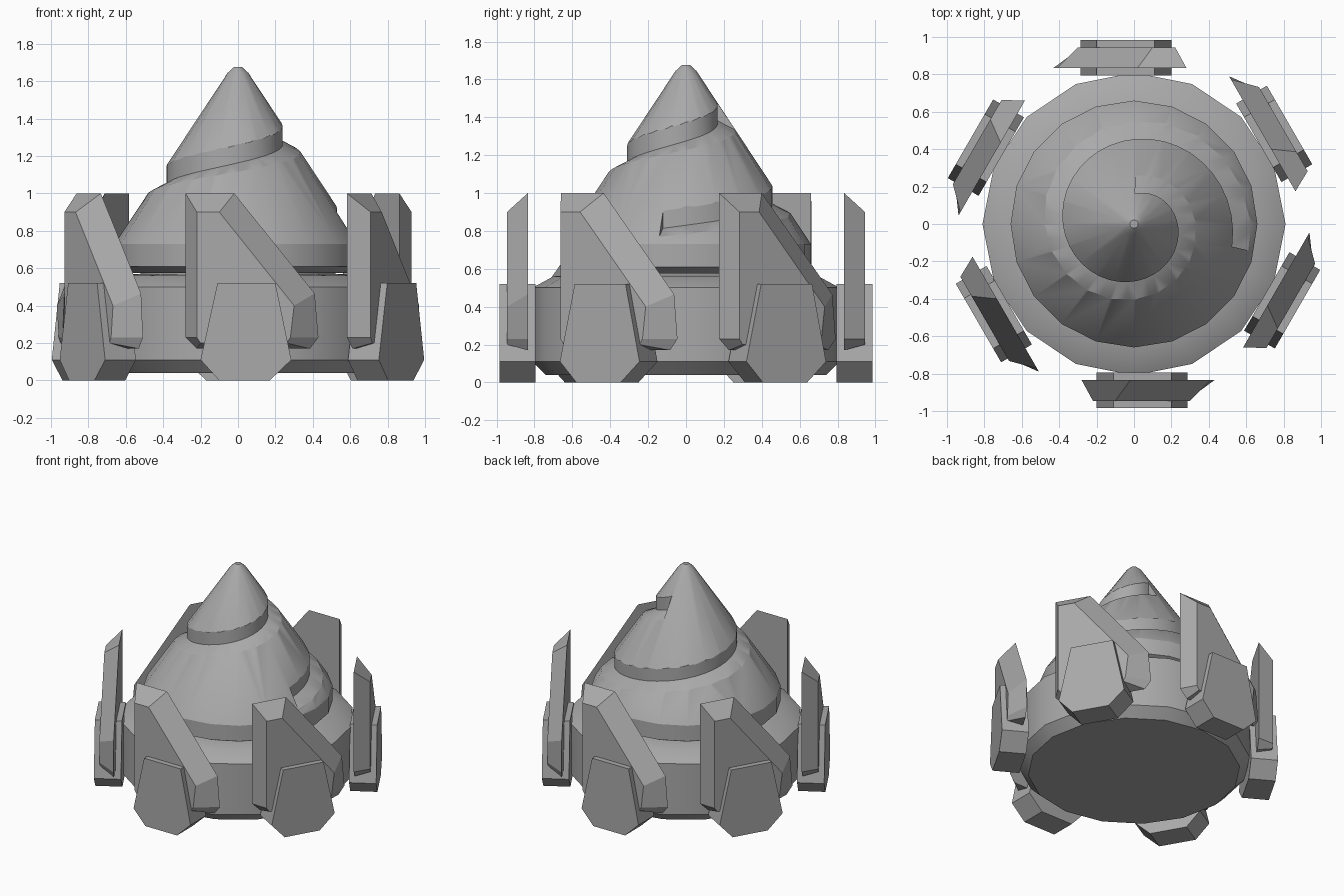
import bpy, bmesh, math
from math import cos, sin, radians, pi
from mathutils import Matrix

if "Cube" in bpy.data.objects:
    bpy.data.objects.remove(bpy.data.objects["Cube"], do_unlink=True)

metal = bpy.data.materials.new("grey_metal")
metal.use_nodes = True
metal.diffuse_color = (0.4, 0.4, 0.4, 1)
metal.node_tree.nodes["Principled BSDF"].inputs["Base Color"].default_value = (0.4, 0.4, 0.4, 1)


def finish(name, bm):
    bmesh.ops.recalc_face_normals(bm, faces=bm.faces)
    mesh = bpy.data.meshes.new(name)
    bm.to_mesh(mesh)
    bm.free()
    mesh.materials.append(metal)
    obj = bpy.data.objects.new(name, mesh)
    bpy.context.collection.objects.link(obj)
    return obj


def loft(name, rings):
    """Bridge closed rings of points and cap both ends."""
    bm = bmesh.new()
    loops = [[bm.verts.new(p) for p in ring] for ring in rings]
    for a, b in zip(loops, loops[1:]):
        n = len(a)
        for i in range(n):
            j = (i + 1) % n
            bm.faces.new((a[i], a[j], b[j], b[i]))
    bm.faces.new(loops[0])
    bm.faces.new(loops[-1])
    return finish(name, bm)


def lathe(name, profile, sides):
    steps = [2 * pi * i / sides for i in range(sides)]
    return loft(name, [[(r * cos(a), r * sin(a), z) for a in steps] for r, z in profile])


def smooth(obj):
    bpy.ops.object.select_all(action="DESELECT")
    bpy.context.view_layer.objects.active = obj
    obj.select_set(True)
    bpy.ops.object.shade_smooth_by_angle(angle=radians(30))


# Round base with chamfered rims, and the neck under the drill
base = lathe("base", [(0.74, 0.04), (0.81, 0.11), (0.81, 0.5), (0.7, 0.56), (0.54, 0.57)], 16)
neck = lathe("neck", [(0.52, 0.5), (0.52, 0.62)], 20)

# Drill cone
drill = lathe("drill", [(0.59, 0.575), (0.66, 0.61), (0.66, 0.73),
                        (0.055, 1.645), (0.022, 1.675)], 20)


def cone_radius(z):
    return 0.66 - 0.661 * (z - 0.73)


# Spiral groove: an L-shaped notch climbing the cone
sections = []
turns = 50
for i in range(turns + 1):
    deg = -13 + (450 - 2 + 13) * i / turns
    a = radians(deg)
    top = 0.93 + 0.1235 * deg / 100
    low = top - 0.15
    wall = cone_radius(top)
    rim = cone_radius(low)
    corner = low + 0.05
    notch = [(wall, corner), (wall, top + 0.06),
             (rim + 0.6 * (rim - wall), low - 0.03)]
    sections.append([(r * cos(a), r * sin(a), z) for r, z in notch])
cutter = loft("groove_cutter", sections)
cutter.hide_render = True
cutter.hide_set(True)
groove = drill.modifiers.new("groove", "BOOLEAN")
groove.operation = "DIFFERENCE"
groove.solver = "EXACT"
groove.object = cutter

# Bake the groove, then remove the helper
bpy.context.view_layer.update()
evaluated = drill.evaluated_get(bpy.context.evaluated_depsgraph_get())
drill.data = bpy.data.meshes.new_from_object(evaluated)
drill.modifiers.clear()
bpy.data.objects.remove(cutter, do_unlink=True)

for part in (base, neck, drill):
    smooth(part)

# Outlines of a fin and its foot, as (x, z)
fin_inner = [(-0.28, 1), (-0.02, 1), (0.41, 0.465), (0.43, 0.23),
             (0.385, 0.17), (-0.22, 0.17), (-0.28, 0.23)]
fin_outer = [(-0.22, 0.9), (-0.1, 0.9), (0.3, 0.4), (0.28, 0.23),
             (0.26, 0.2), (-0.2, 0.2), (-0.22, 0.23)]
foot = [(-0.2, 0.11), (-0.1, 0), (0.17, 0), (0.285, 0.11), (0.2, 0.52), (-0.11, 0.52)]


def plate(outline, y):
    return [(x, y, z) for x, z in outline]


# Six fins and feet around the base
for k in range(6):
    turn = Matrix.Rotation(k * pi / 3, 4, "Z")
    fin = loft(f"fin_{k + 1}", [plate(fin_inner, -0.835), plate(fin_outer, -0.945)])
    pad = loft(f"foot_{k + 1}", [plate(foot, -0.795), plate(foot, -0.985)])
    for part in (fin, pad):
        part.data.transform(turn)
